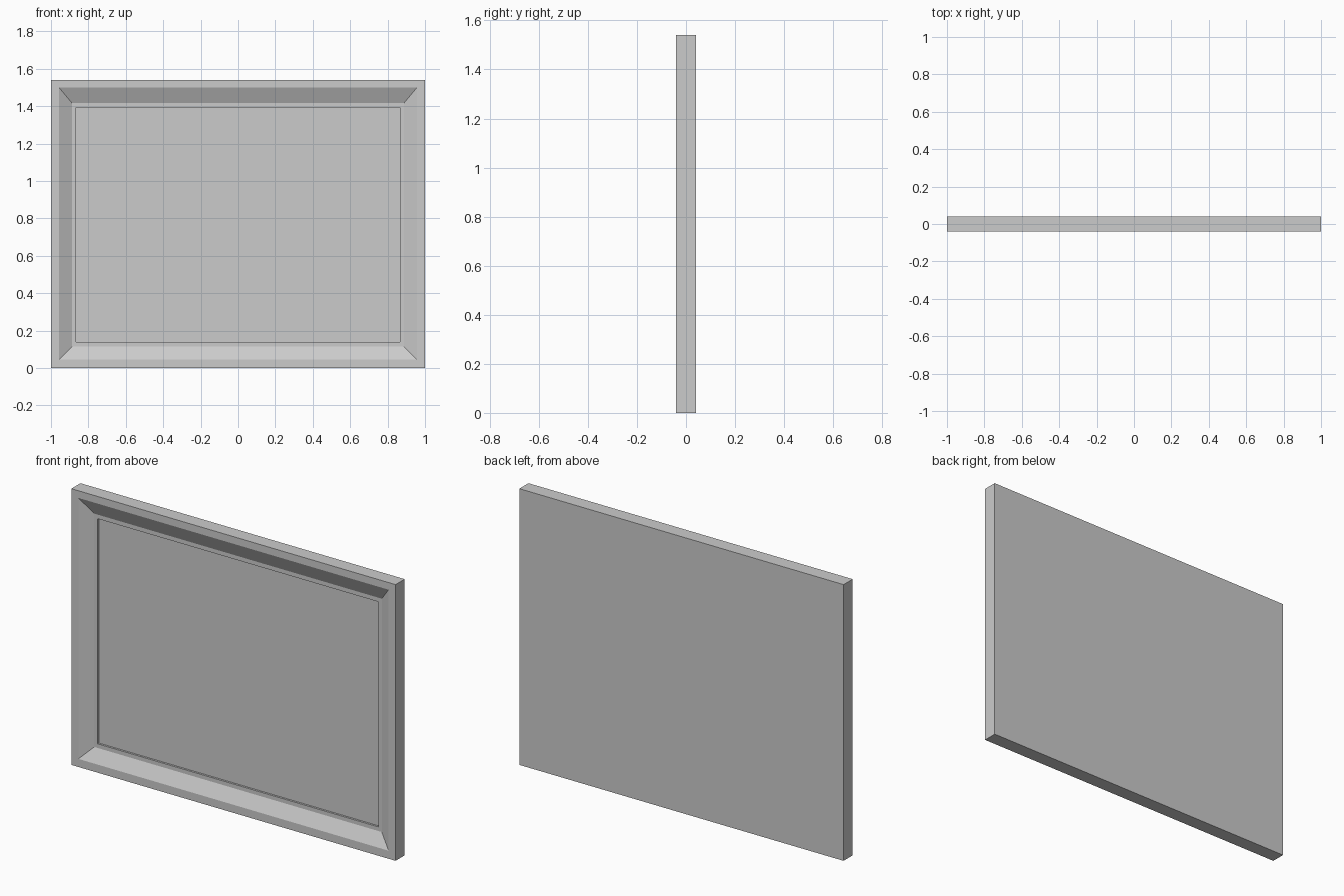
import bpy
import bmesh

if "Cube" in bpy.data.objects:
    bpy.data.objects.remove(bpy.data.objects["Cube"])

# Rectangular loops from back to recess floor: half width, bottom z, top z, y
LOOPS = [
    (1.000, 0.000, 1.540, 0.040),    # back edge
    (1.000, 0.000, 1.540, -0.040),   # front outer edge
    (0.957, 0.045, 1.500, -0.040),   # rim, start of the slope
    (0.887, 0.115, 1.416, 0.000),    # end of the slope
    (0.866, 0.138, 1.393, 0.000),    # narrow flat inner lip
    (0.866, 0.138, 1.393, 0.011),    # shallow step down to the panel
]


def ring(bm, half, low, high, y):
    corners = ((-half, low), (half, low), (half, high), (-half, high))
    return [bm.verts.new((x, y, z)) for x, z in corners]


def bridge(bm, a, b):
    for i in range(4):
        j = (i + 1) % 4
        bm.faces.new((a[i], a[j], b[j], b[i]))


# Picture frame with mitred slope, solid back and recessed panel
bm = bmesh.new()
rings = [ring(bm, *loop) for loop in LOOPS]
for a, b in zip(rings, rings[1:]):
    bridge(bm, a, b)
bm.faces.new(rings[0])
bm.faces.new(rings[-1])
bmesh.ops.recalc_face_normals(bm, faces=bm.faces)

mesh = bpy.data.meshes.new("picture_frame")
bm.to_mesh(mesh)
bm.free()
frame = bpy.data.objects.new("picture_frame", mesh)
bpy.context.collection.objects.link(frame)
